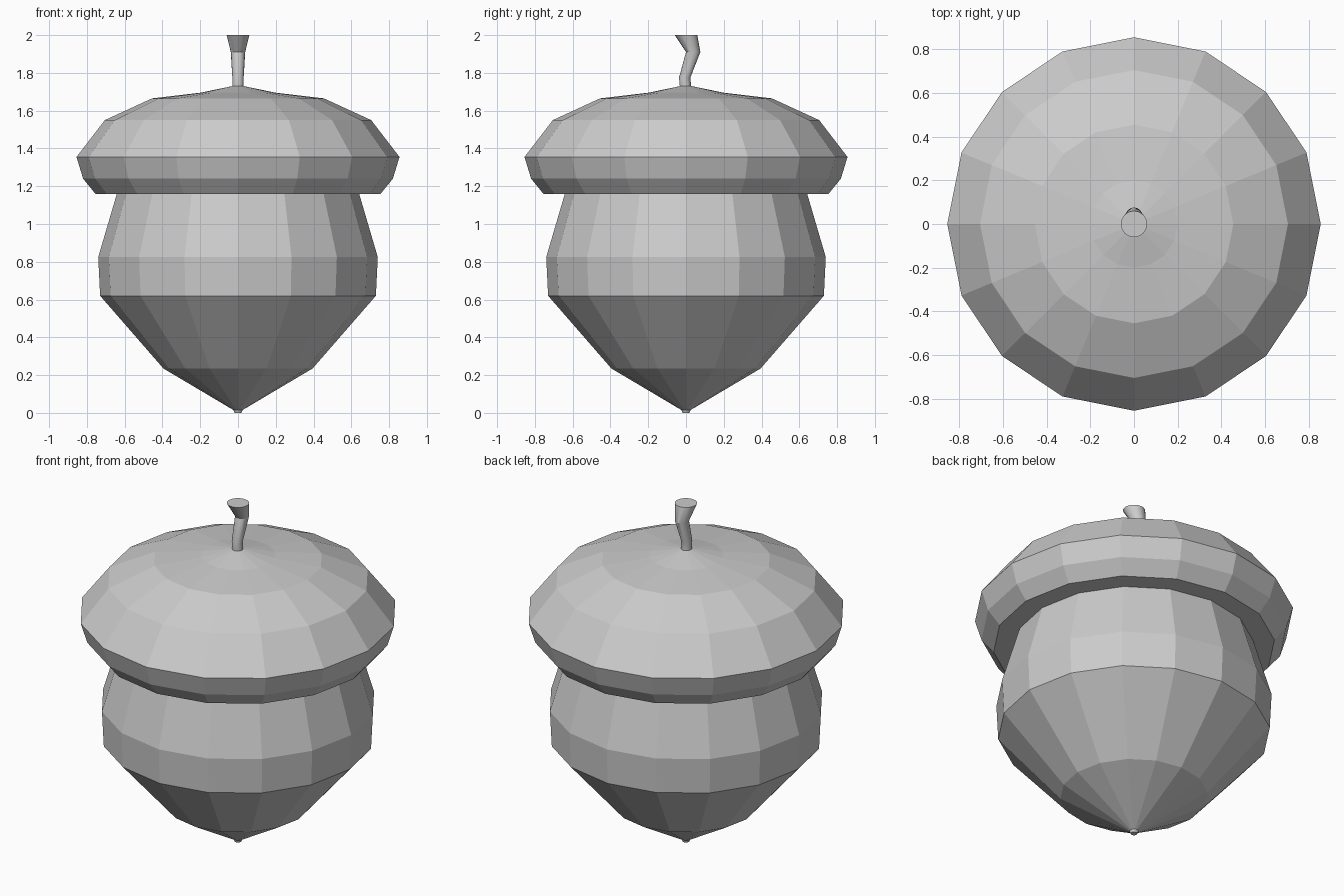
import bpy, bmesh
from math import sin, cos, tau

if "Cube" in bpy.data.objects:
    bpy.data.objects.remove(bpy.data.objects["Cube"])


def rings_object(name, rings, sides, smooth=False):
    """Skin a closed solid over horizontal rings (radius, y offset, z, y tilt)."""
    bm = bmesh.new()
    loops = []
    for r, y, z, tilt in rings:
        if r == 0:
            loops.append([bm.verts.new((0, y, z))])
            continue
        loops.append([bm.verts.new((r * cos(tau * i / sides),
                                    y + r * sin(tau * i / sides),
                                    z + tilt * r * sin(tau * i / sides)))
                      for i in range(sides)])
    for a, b in zip(loops, loops[1:]):
        for i in range(sides):
            j = (i + 1) % sides
            quad = [a[i % len(a)], a[j % len(a)], b[j % len(b)], b[i % len(b)]]
            bm.faces.new(list(dict.fromkeys(quad)))
    # Close open ends
    for loop in (loops[0], loops[-1]):
        if len(loop) > 1:
            bm.faces.new(loop)
    bmesh.ops.recalc_face_normals(bm, faces=bm.faces)
    mesh = bpy.data.meshes.new(name)
    bm.to_mesh(mesh)
    bm.free()
    obj = bpy.data.objects.new(name, mesh)
    bpy.context.collection.objects.link(obj)
    if smooth:
        bpy.context.view_layer.objects.active = obj
        obj.select_set(True)
        bpy.ops.object.shade_smooth_by_angle(angle=0.52)
        obj.select_set(False)
    return obj


def lathe(name, profile, sides=16):
    return rings_object(name, [(r, 0, z, 0) for r, z in profile], sides)


# Nut body with small pointed tip
lathe("nut", [(0.018, 0), (0.024, 0.015), (0.395, 0.235), (0.73, 0.62),
              (0.74, 0.825), (0.64, 1.165)])

# Overhanging cap with a flat underside
lathe("cap", [(0, 1.16), (0.755, 1.16), (0.82, 1.24), (0.855, 1.355),
              (0.705, 1.55), (0.455, 1.665), (0.2, 1.695), (0.03, 1.73),
              (0, 1.73)])

# Crooked flaring stem
rings_object("stem", [(0.03, 0, 1.70, 0), (0.03, -0.007, 1.775, 0),
                      (0.038, 0.038, 1.91, 0), (0.06, 0, 2.0, 0)], 16, smooth=True)
